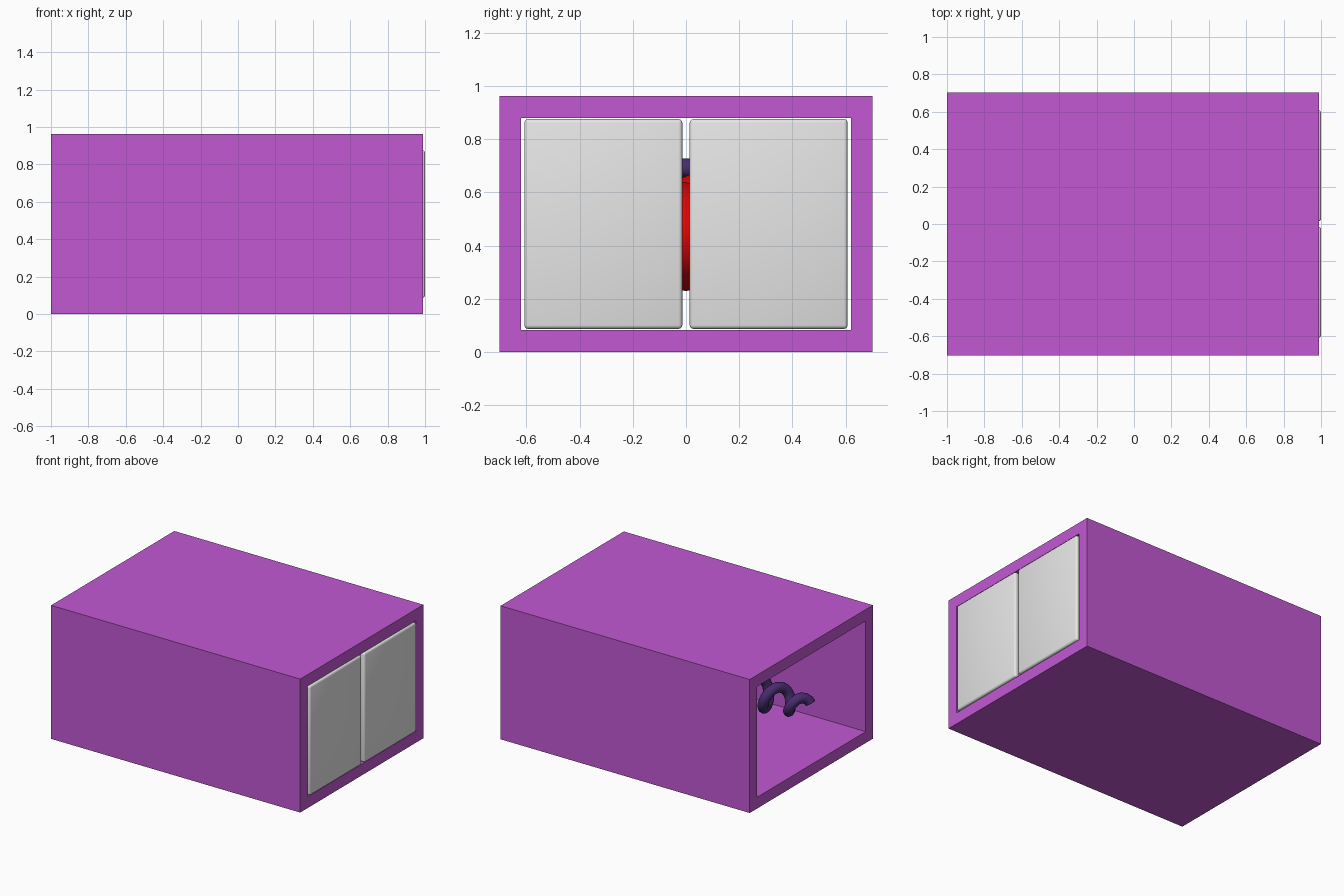
import bpy, bmesh, math
from mathutils import Vector

if "Cube" in bpy.data.objects:
    bpy.data.objects.remove(bpy.data.objects["Cube"])


def material(name, rgb):
    m = bpy.data.materials.new(name)
    m.diffuse_color = (*rgb, 1)
    m.use_nodes = True
    m.node_tree.nodes["Principled BSDF"].inputs["Base Color"].default_value = m.diffuse_color
    return m


PURPLE = material("purple", (0.54, 0.098, 0.65))
GREY = material("light_grey", (0.8, 0.8, 0.8))
VIOLET = material("dark_violet", (0.065, 0.025, 0.16))
RED = material("red", (0.9, 0.0, 0.0))


def add_object(name, bm, mat, smooth=False):
    bmesh.ops.recalc_face_normals(bm, faces=bm.faces)
    me = bpy.data.meshes.new(name)
    bm.to_mesh(me)
    bm.free()
    for p in me.polygons:
        p.use_smooth = smooth
    me.materials.append(mat)
    ob = bpy.data.objects.new(name, me)
    bpy.context.collection.objects.link(ob)
    return ob


def box(name, lo, hi, mat, bevel=0.0):
    bm = bmesh.new()
    bmesh.ops.create_cube(bm, size=1)
    for v in bm.verts:
        v.co = [(a + b) / 2 + c * (b - a) for a, b, c in zip(lo, hi, v.co)]
    if bevel:
        bmesh.ops.bevel(bm, geom=bm.edges[:], offset=bevel, segments=3,
                        profile=0.5, affect='EDGES')
    return add_object(name, bm, mat)


def ellipsoid(name, centre, radii, mat):
    bm = bmesh.new()
    bmesh.ops.create_uvsphere(bm, u_segments=32, v_segments=20, radius=1)
    for v in bm.verts:
        v.co = [c + r * p for c, r, p in zip(centre, radii, v.co)]
    return add_object(name, bm, mat, True)


# Casing: rectangular tube, open at both ends
def ring(bm, x, y, z0, z1):
    return [bm.verts.new((x, a, b))
            for a, b in ((-y, z0), (y, z0), (y, z1), (-y, z1))]


bm = bmesh.new()
loops = [ring(bm, -1, 0.702, 0, 0.963), ring(bm, 0.988, 0.702, 0, 0.963),
         ring(bm, 0.988, 0.62, 0.082, 0.88), ring(bm, -1, 0.62, 0.082, 0.88)]
for k in range(4):
    a, b = loops[k], loops[(k + 1) % 4]
    for i in range(4):
        j = (i + 1) % 4
        bm.faces.new((a[i], a[j], b[j], b[i]))
add_object("casing", bm, PURPLE)

# Pair of doors with rounded edges
for name, y0, y1 in (("left_door", -0.608, -0.014), ("right_door", 0.014, 0.608)):
    door = box(name, (0.96, y0, 0.087), (1.0, y1, 0.876), GREY, 0.014)
    bpy.context.view_layer.objects.active = door
    door.select_set(True)
    bpy.ops.object.shade_smooth_by_angle(angle=math.radians(40))
    door.select_set(False)

# Spring: tapering coil swept with a round section
AXIS_Z, PITCH, X0, X1, TUBE = 0.488, 0.19, -0.962, 0.3, 0.036


def coil(x):
    t = (x - X0) / (X1 - X0)
    r = 0.046 + 0.17 * t
    a = math.pi / 2 - 2 * math.pi * (x + 0.92) / PITCH
    return Vector((x, r * math.cos(a), AXIS_Z + r * math.sin(a)))


bm = bmesh.new()
steps, sides = 200, 12
prev = None
for i in range(steps + 1):
    x = X0 + (X1 - X0) * i / steps
    p = coil(x)
    tangent = (coil(x + 1e-3) - coil(x - 1e-3)).normalized()
    u = (Vector((1, 0, 0)) - tangent * tangent.x).normalized()
    w = tangent.cross(u)
    cur = [bm.verts.new(p + TUBE * (u * math.cos(2 * math.pi * k / sides)
                                    + w * math.sin(2 * math.pi * k / sides)))
           for k in range(sides)]
    if prev:
        for k in range(sides):
            n = (k + 1) % sides
            bm.faces.new((prev[k], prev[n], cur[n], cur[k]))
    else:
        bm.faces.new(cur)
    prev = cur
bm.faces.new(prev)
spring = add_object("spring", bm, VIOLET, True)

# Punching glove: fist and thumb
ellipsoid("glove_fist", (0.50, 0, 0.435), (0.26, 0.21, 0.205), RED)
ellipsoid("glove_thumb", (0.44, 0.04, 0.595), (0.15, 0.09, 0.075), RED)
